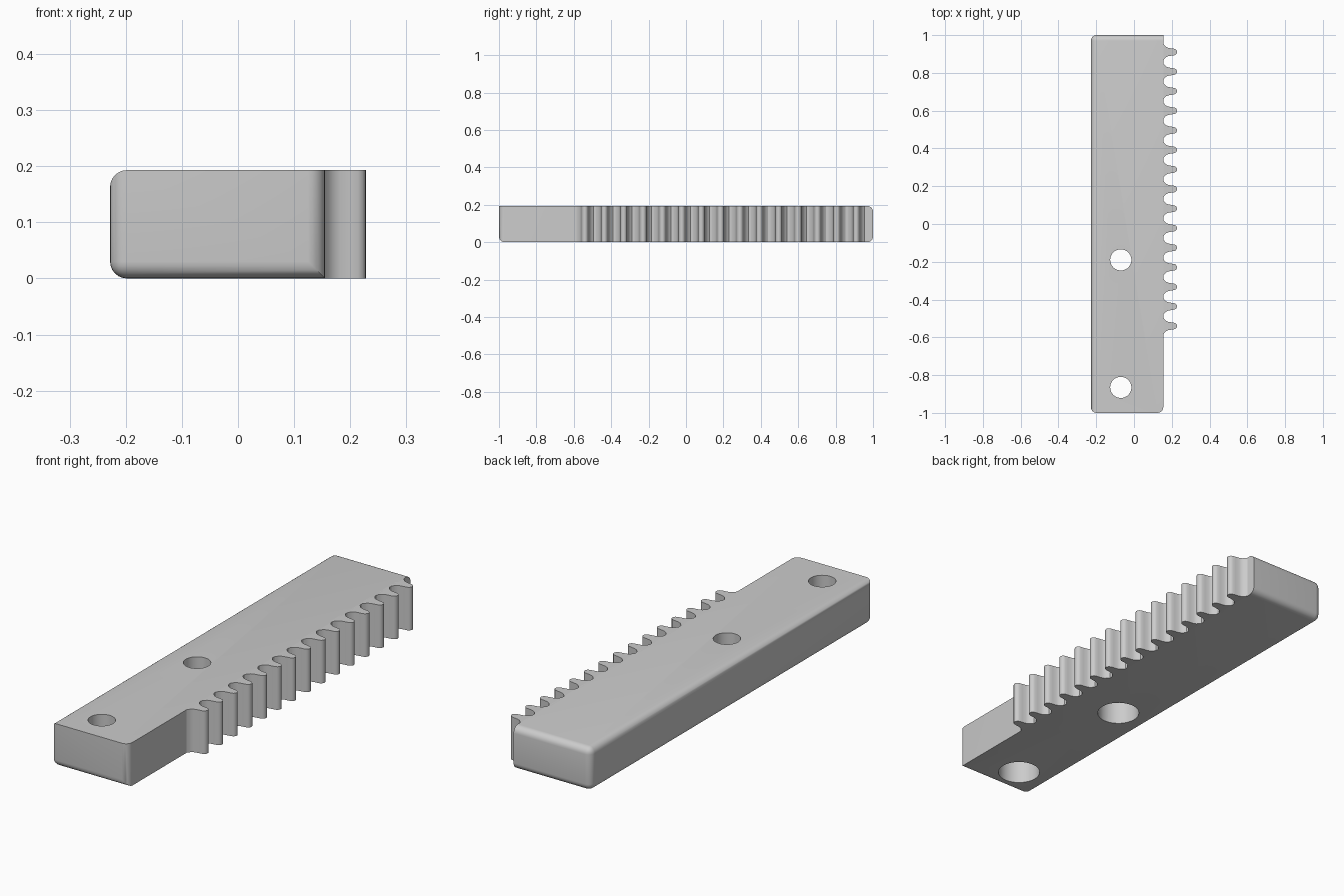
import bpy, bmesh, math

cube = bpy.data.objects.get("Cube")
if cube:
    bpy.data.objects.remove(cube, do_unlink=True)

LEFT, FACE, TIP = -0.228, 0.155, 0.228   # rack back, tooth root, tooth tip
HEIGHT, ROUND = 0.193, 0.03
PITCH, FIRST, TEETH = 0.1036, -0.54, 15

grey = bpy.data.materials.new("plain grey")
grey.use_nodes = True
colour = (0.6, 0.6, 0.6, 1)
grey.diffuse_color = colour
grey.node_tree.nodes["Principled BSDF"].inputs["Base Color"].default_value = colour


def finish(bm, name):
    bmesh.ops.recalc_face_normals(bm, faces=bm.faces)
    mesh = bpy.data.meshes.new(name)
    bm.to_mesh(mesh)
    bm.free()
    obj = bpy.data.objects.new(name, mesh)
    mesh.materials.append(grey)
    bpy.context.collection.objects.link(obj)
    return obj


def activate(obj):
    bpy.ops.object.select_all(action='DESELECT')
    obj.select_set(True)
    bpy.context.view_layer.objects.active = obj


def cut_cylinder(target, radius, y, low, high):
    bm = bmesh.new()
    bmesh.ops.create_cone(bm, cap_ends=True, segments=48, radius1=radius,
                          radius2=radius, depth=high - low)
    bmesh.ops.translate(bm, verts=bm.verts, vec=(-0.07, y, (low + high) / 2))
    cutter = finish(bm, "hole_cutter")
    cutter.hide_render = True
    activate(target)
    mod = target.modifiers.new("hole", 'BOOLEAN')
    mod.operation, mod.solver, mod.object = 'DIFFERENCE', 'EXACT', cutter
    bpy.ops.object.modifier_apply(modifier=mod.name)
    bpy.data.objects.remove(cutter, do_unlink=True)


def rounded(edge):
    """Choose the bar edges that are rounded off."""
    mid = (edge.verts[0].co + edge.verts[1].co) / 2
    back_side = mid.x < LEFT + 0.01
    far_end = mid.y > 0.99 and abs(mid.x) < 0.1
    near_end = mid.y < -0.99 and (mid.z < 0.01 or 0.05 < mid.z < 0.15)
    return back_side or far_end or near_end


# Bar with selected rounded edges
bm = bmesh.new()
bmesh.ops.create_cube(bm, size=1)
for v in bm.verts:
    v.co = (FACE if v.co.x > 0 else LEFT, v.co.y * 2, HEIGHT if v.co.z > 0 else 0)
bmesh.ops.bevel(bm, geom=[e for e in bm.edges if rounded(e)], offset=ROUND,
                segments=6, profile=0.5, affect='EDGES')
bar = finish(bm, "rack_bar")

# Counterbored screw holes, wider from below
for y in (-0.19, -0.865):
    cut_cylinder(bar, 0.056, y, -0.1, 0.3)
    cut_cylinder(bar, 0.09, y, -0.1, 0.12)

# Teeth: half profile (x, half width) mirrored, then extruded upward
half = [(FACE - 0.01, 0.045), (FACE, 0.045), (0.161, 0.036), (0.17, 0.027),
        (0.182, 0.022), (0.2, 0.019), (0.214, 0.017), (0.222, 0.013), (0.227, 0.006)]
profile = half + [(TIP, 0)] + [(x, -w) for x, w in reversed(half)]
bm = bmesh.new()
for i in range(TEETH):
    y = FIRST + i * PITCH
    face = bm.faces.new([bm.verts.new((x, y + w, 0)) for x, w in profile])
    top = bmesh.ops.extrude_face_region(bm, geom=[face])["geom"]
    bmesh.ops.translate(bm, vec=(0, 0, HEIGHT),
                        verts=[g for g in top if isinstance(g, bmesh.types.BMVert)])
teeth = finish(bm, "rack_teeth")

for obj in (bar, teeth):
    activate(obj)
    bpy.ops.object.shade_smooth_by_angle(angle=math.radians(35))
